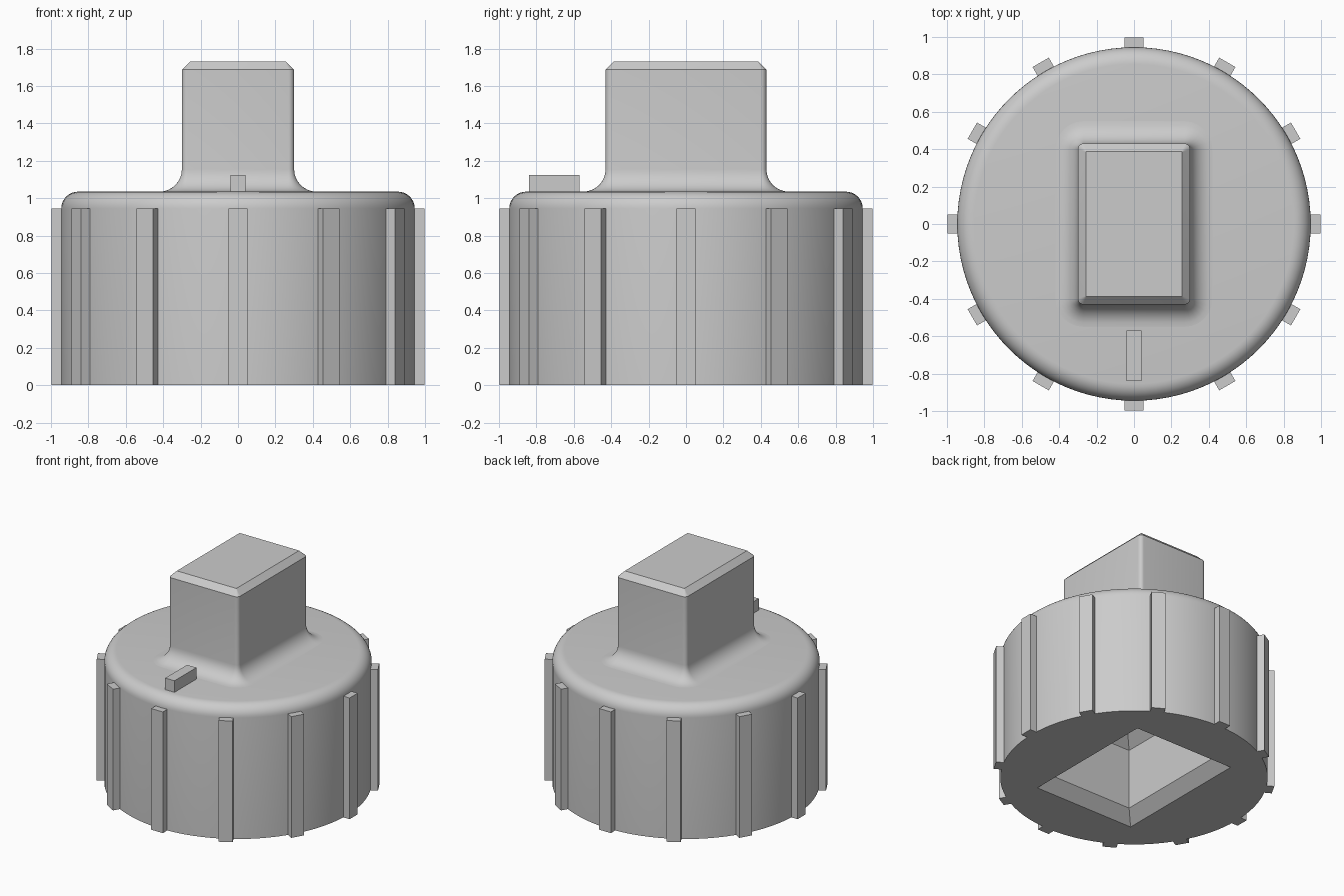
import bpy, bmesh, math

if "Cube" in bpy.data.objects:
    bpy.data.objects.remove(bpy.data.objects["Cube"])

grey = bpy.data.materials.new("light_grey")
grey.diffuse_color = (0.6, 0.6, 0.6, 1)
grey.use_nodes = True
grey.node_tree.nodes["Principled BSDF"].inputs["Base Color"].default_value = grey.diffuse_color


def loft(name, rings, cap_start=True):
    """Skin a stack of rings that share one point count and cap the ends."""
    bm = bmesh.new()
    loops = [[bm.verts.new(p) for p in ring] for ring in rings]
    n = len(loops[0])
    for a, b in zip(loops, loops[1:]):
        for i in range(n):
            j = (i + 1) % n
            bm.faces.new((a[i], a[j], b[j], b[i]))
    if cap_start:
        bm.faces.new(loops[0][::-1])
    bm.faces.new(loops[-1])
    bmesh.ops.recalc_face_normals(bm, faces=bm.faces)
    me = bpy.data.meshes.new(name)
    bm.to_mesh(me)
    bm.free()
    me.materials.append(grey)
    ob = bpy.data.objects.new(name, me)
    bpy.context.collection.objects.link(ob)
    return ob


def circle(r, z, n=96):
    return [(r * math.cos(2 * math.pi * i / n), r * math.sin(2 * math.pi * i / n), z)
            for i in range(n)]


def rect(hx, hy, z, cx=0, cy=0):
    return [(cx + sx * hx, cy + sy * hy, z)
            for sx, sy in ((1, 1), (-1, 1), (-1, -1), (1, -1))]


def round_rect(hx, hy, r, z, steps=6):
    pts = []
    for q, (sx, sy) in enumerate(((1, 1), (-1, 1), (-1, -1), (1, -1))):
        for k in range(steps + 1):
            a = math.pi / 2 * (q + k / steps)
            pts.append((sx * (hx - r) + r * math.cos(a), sy * (hy - r) + r * math.sin(a), z))
    return pts


def activate(ob):
    bpy.ops.object.select_all(action='DESELECT')
    ob.select_set(True)
    bpy.context.view_layer.objects.active = ob


def smooth(ob):
    activate(ob)
    bpy.ops.object.shade_smooth_by_angle(angle=math.radians(30))


# Round cap body with a rounded top rim
R, TOP, F = 0.945, 1.035, 0.09
arc = [math.pi / 2 * k / 8 for k in range(9)]
body = loft("cap_body", [circle(R, 0)] +
            [circle(R - F + F * math.cos(a), TOP - F + F * math.sin(a)) for a in arc])

# Rectangular socket: flared mouth, straight walls, sloped roof
socket = loft("socket_cutter", [rect(0.445, 0.565, -0.015), rect(0.345, 0.465, 0.085),
                                rect(0.345, 0.465, 0.555), rect(0.005, 0.125, 0.895)])
cut = body.modifiers.new("socket", 'BOOLEAN')
cut.operation = 'DIFFERENCE'
cut.solver = 'EXACT'
cut.object = socket
activate(body)
bpy.ops.object.modifier_apply(modifier=cut.name)
bpy.data.objects.remove(socket)
smooth(body)

# Rectangular grip with a flared foot and chamfered top
HX, HY, C, FOOT = 0.30, 0.43, 0.03, 0.12
rings = []
for a in arc:
    d = FOOT * (1 - math.sin(a))
    rings.append(round_rect(HX + d, HY + d, C + d, TOP + FOOT * (1 - math.cos(a))))
rings.append(round_rect(HX, HY, C, 1.687))
rings.append(round_rect(HX - 0.043, HY - 0.043, 0.003, 1.73))
smooth(loft("grip", rings, cap_start=False))

# Pointer bar on the front of the top
loft("pointer", [rect(0.04, 0.135, 1.03, 0, -0.705), rect(0.04, 0.135, 1.125, 0, -0.705)])

# Twelve grip ribs around the side
for i in range(12):
    rib = loft("rib_%02d" % (i + 1), [rect(0.035, 0.05, 0, 0.963), rect(0.035, 0.05, 0.945, 0.963)])
    rib.rotation_euler.z = math.radians(30 * i)
